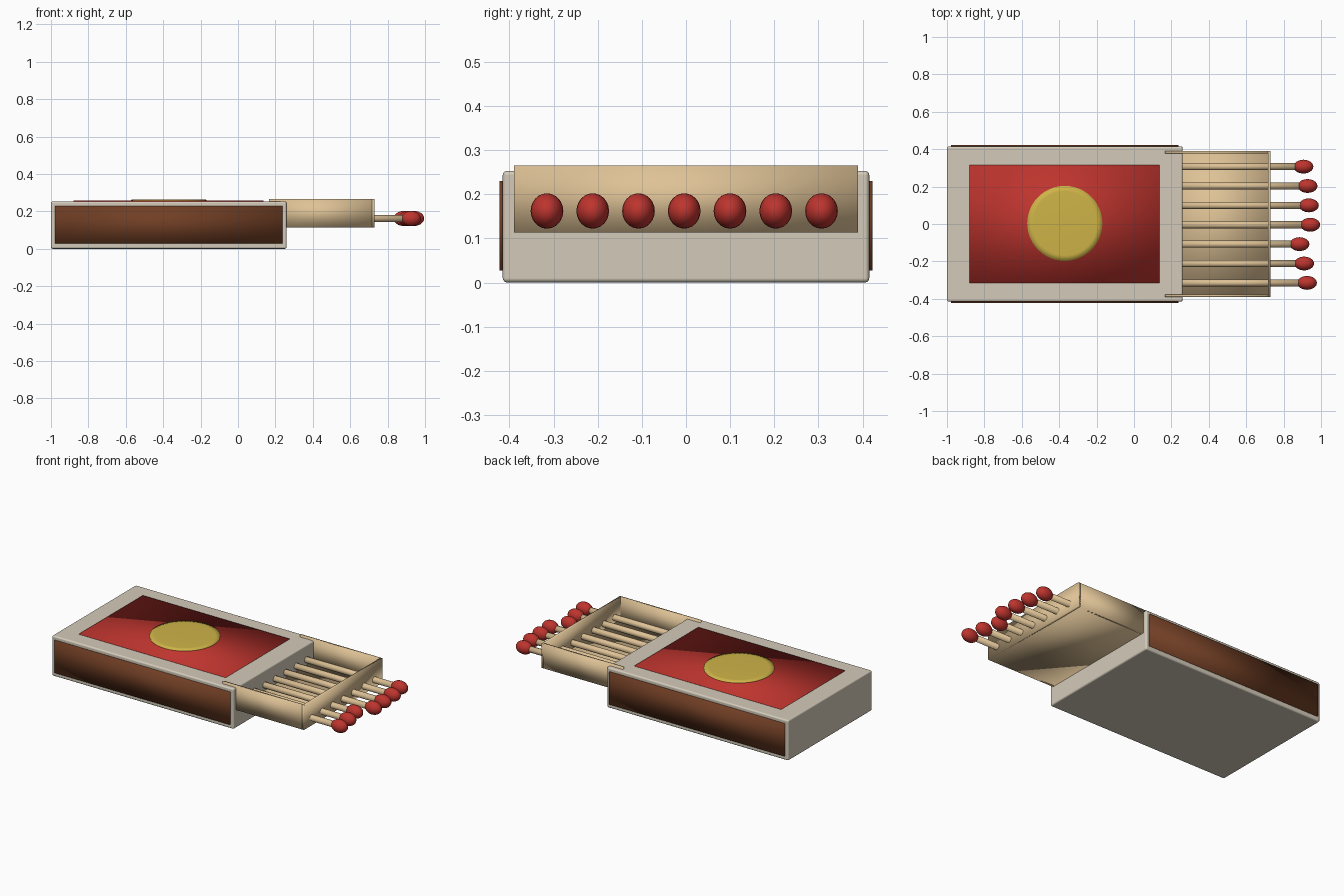
import bpy, bmesh, math

if "Cube" in bpy.data.objects:
    bpy.data.objects.remove(bpy.data.objects["Cube"])


def srgb(r, g, b):
    f = lambda c: c / 12.92 if c <= 0.04045 else ((c + 0.055) / 1.055) ** 2.4
    return (f(r / 255), f(g / 255), f(b / 255), 1)


def material(name, rgb):
    m = bpy.data.materials.new(name)
    m.diffuse_color = srgb(*rgb)
    m.use_nodes = True
    m.node_tree.nodes["Principled BSDF"].inputs["Base Color"].default_value = m.diffuse_color
    return m


CARD = material("grey card", (212, 203, 186))
WOOD = material("pale wood", (222, 194, 150))
RED = material("red", (190, 52, 46))
GOLD = material("gold", (206, 180, 72))
BROWN = material("striker brown", (112, 62, 36))


def finish(bm, name, mat, bevel=0, segments=3):
    me = bpy.data.meshes.new(name)
    bm.to_mesh(me)
    bm.free()
    me.materials.append(mat)
    me.shade_smooth()
    ob = bpy.data.objects.new(name, me)
    bpy.context.collection.objects.link(ob)
    if bevel:
        mod = ob.modifiers.new("bevel", 'BEVEL')
        mod.width, mod.segments = bevel, segments
        mod.harden_normals = True
    return ob


def box(name, mat, x, y, z, bevel=0):
    """Box spanning the three (low, high) ranges."""
    bm = bmesh.new()
    bmesh.ops.create_cube(bm, size=1)
    for v in bm.verts:
        v.co = [r[0] + (c + 0.5) * (r[1] - r[0]) for c, r in zip(v.co, (x, y, z))]
    return finish(bm, name, mat, bevel)


def lathe_x(name, mat, profile, y, z, sides=20):
    """Rod along x from (x, radius) rings, capped at both ends."""
    bm = bmesh.new()
    rings = [[bm.verts.new((px, y + r * math.cos(a), z + r * math.sin(a)))
              for a in (2 * math.pi * i / sides for i in range(sides))]
             for px, r in profile]
    for a, b in zip(rings, rings[1:]):
        for i in range(sides):
            j = (i + 1) % sides
            bm.faces.new((a[i], a[j], b[j], b[i]))
    bm.faces.new(rings[0])
    bm.faces.new(rings[-1])
    bmesh.ops.recalc_face_normals(bm, faces=bm.faces)
    return finish(bm, name, mat)


# Sleeve with printed label and striking strips
box("sleeve", CARD, (-1, 0.26), (-0.415, 0.415), (0, 0.253), bevel=0.01)
box("label", RED, (-0.88, 0.135), (-0.315, 0.315), (0.249, 0.257))
for s, side in ((-1, "front"), (1, "back")):
    box(side + "_striker", BROWN, (-0.978, 0.238),
        tuple(sorted((s * 0.409, s * 0.422))), (0.027, 0.23))

# Round emblem with a sloping rim
bm = bmesh.new()
bmesh.ops.create_cone(bm, cap_ends=True, segments=48, radius1=0.201,
                      radius2=0.201, depth=0.01)
bmesh.ops.translate(bm, verts=bm.verts, vec=(-0.37, 0.003, 0.257))
top = max(bm.faces, key=lambda f: f.calc_center_median().z)
bmesh.ops.inset_region(bm, faces=[top], thickness=0.03, depth=0.002)
emblem = finish(bm, "emblem", GOLD)

# Tray pulled part of the way out
X0, X1, W, Z0, Z1, T = 0.165, 0.73, 0.39, 0.113, 0.265, 0.014
box("tray_floor", WOOD, (X0, X1 - 0.002), (-W + 0.002, W - 0.002), (Z0, Z0 + T))
box("tray_end", WOOD, (X1 - T, X1), (-W, W), (Z0, Z1))
box("tray_front_wall", WOOD, (X0, X1 - 0.001), (-W, -W + T), (Z0, Z1))
box("tray_back_wall", WOOD, (X0, X1 - 0.001), (W - T, W), (Z0, Z1))

# Matches poking through the tray end, with egg-shaped heads
HEADS = (0.925, 0.91, 0.885, 0.942, 0.935, 0.928, 0.906)
for i, hx in enumerate(HEADS):
    y = -0.004 + (i - 3) * 0.1036
    lathe_x("match_stick", WOOD, [(0.2, 0.019), (hx, 0.019)], y, 0.162, 16)
    bm = bmesh.new()
    bmesh.ops.create_uvsphere(bm, u_segments=20, v_segments=12, radius=1)
    for v in bm.verts:
        v.co = (hx + v.co.x * 0.053, y + v.co.y * 0.037, 0.162 + v.co.z * 0.04)
    finish(bm, "match_head", RED)
